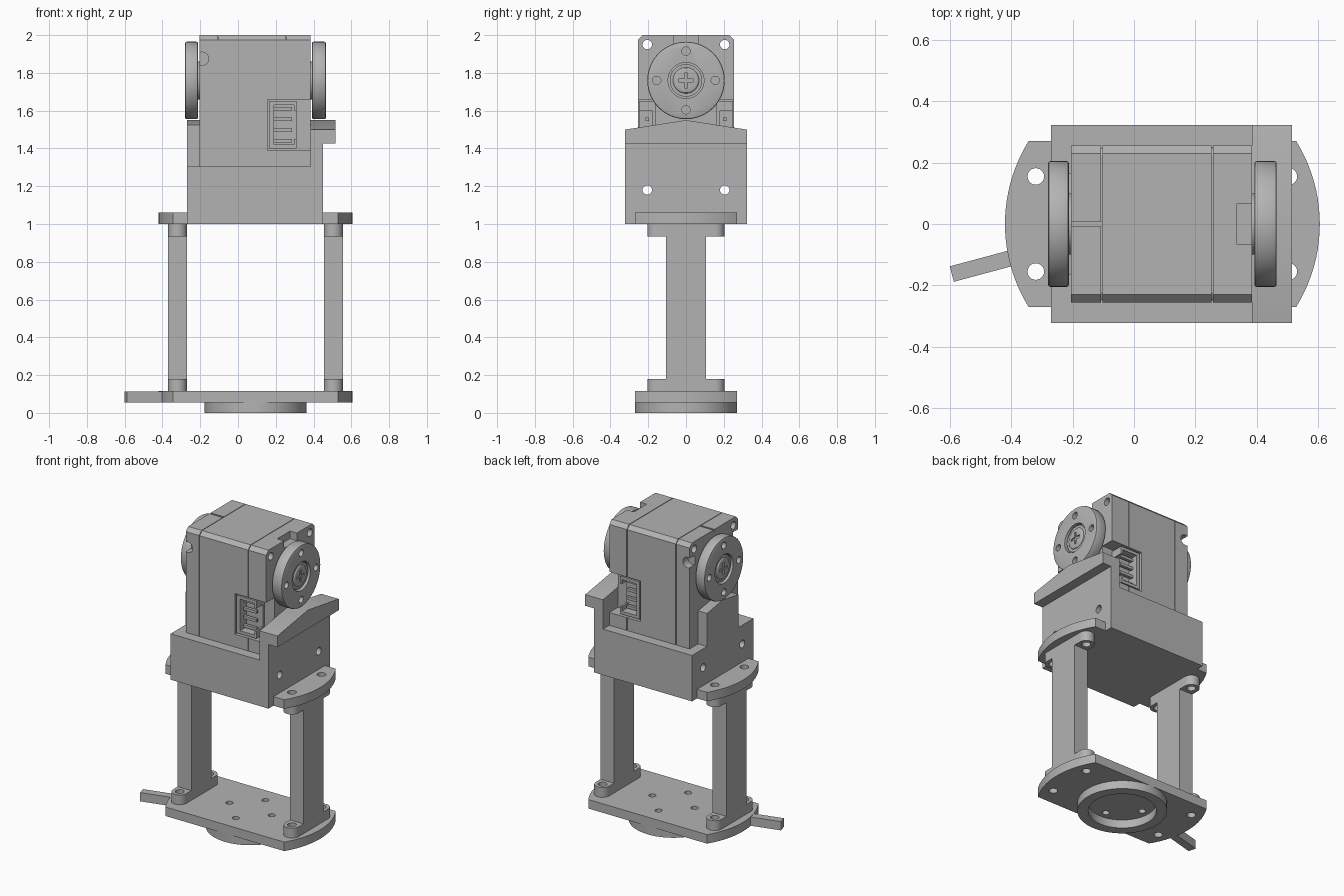
import bpy, bmesh
from math import cos, sin, pi, radians, sqrt

default = bpy.data.objects.get("Cube")
if default:
    bpy.data.objects.remove(default, do_unlink=True)

grey = bpy.data.materials.new("plain_grey")
grey.use_nodes = True
tone = (0.45, 0.45, 0.45, 1)
grey.diffuse_color = tone
grey.node_tree.nodes["Principled BSDF"].inputs["Base Color"].default_value = tone

CX = 0.0925      # centre of the plates and legs
AXLE = 1.76      # height of the output axle
PLATE_R, PLATE_Y = 0.513, 0.27


def prism(name, pts, axis, a, b):
    """Extrude a flat outline along an axis from a to b."""
    place = {"x": lambda u, v, w: (w, u, v),
             "y": lambda u, v, w: (u, w, v),
             "z": lambda u, v, w: (u, v, w)}[axis]
    bm = bmesh.new()
    low = [bm.verts.new(place(u, v, a)) for u, v in pts]
    high = [bm.verts.new(place(u, v, b)) for u, v in pts]
    bm.faces.new(low)
    bm.faces.new(high)
    for i in range(len(pts)):
        j = (i + 1) % len(pts)
        bm.faces.new((low[i], low[j], high[j], high[i]))
    bmesh.ops.recalc_face_normals(bm, faces=bm.faces)
    me = bpy.data.meshes.new(name)
    bm.to_mesh(me)
    bm.free()
    me.materials.append(grey)
    ob = bpy.data.objects.new(name, me)
    bpy.context.collection.objects.link(ob)
    return ob


def box(name, x, y, z):
    return prism(name, [(x[0], y[0]), (x[1], y[0]), (x[1], y[1]), (x[0], y[1])], "z", *z)


def circle(u, v, r, n=32):
    return [(u + r * cos(2 * pi * i / n), v + r * sin(2 * pi * i / n)) for i in range(n)]


def rod(name, axis, u, v, r, a, b, n=32):
    return prism(name, circle(u, v, r, n), axis, a, b)


def bake(ob):
    deps = bpy.context.evaluated_depsgraph_get()
    me = bpy.data.meshes.new_from_object(ob.evaluated_get(deps))
    ob.modifiers.clear()
    ob.data = me


def cut(ob, cutters):
    for c in cutters:
        c.hide_render = True
        m = ob.modifiers.new("cut", "BOOLEAN")
        m.operation, m.solver, m.object = "DIFFERENCE", "EXACT", c
    bake(ob)
    for c in cutters:
        bpy.data.objects.remove(c, do_unlink=True)
    return ob


def bevel(ob, width, segments=1):
    m = ob.modifiers.new("bevel", "BEVEL")
    m.width, m.segments, m.angle_limit = width, segments, radians(50)
    bake(ob)


def arc(side, n=20):
    """Rounded end of a plate, from low y to high y."""
    ys = [PLATE_Y * (2 * i / n - 1) for i in range(n + 1)]
    return [(CX + side * sqrt(PLATE_R ** 2 - y * y), y) for y in ys]


def leg_holes(z0, z1, sides=(-1, 1)):
    return [rod("hole", "z", CX + s * 0.4125, y, 0.027, z0, z1, 24)
            for s in sides for y in (-0.155, 0.155)]


def ring_holes(axis, u, v, a, b, r=0.022):
    return [rod("hole", axis, u + 0.155 * du, v + 0.155 * dv, r, a, b, 20)
            for du, dv in ((1, 0), (-1, 0), (0, 1), (0, -1))]


# Base plate with rounded ends, foot ring and side arm
base = prism("base_plate", arc(1) + arc(-1)[::-1], "z", 0.055, 0.115)
cut(base, leg_holes(0, 0.2) + ring_holes("z", CX, 0, 0, 0.2))
ring = rod("base_ring", "z", CX, 0, 0.27, 0, 0.055, 64)
cut(ring, [rod("bore", "z", CX, 0, 0.205, -0.1, 0.1, 64)])
arm = box("side_arm", (-0.24, 0), (-0.026, 0.026), (0.056, 0.114))
arm.location = (-0.362, -0.101, 0)
arm.rotation_euler.z = radians(15)

# Legs with screw feet at both ends, and the upper wings
for side, label in ((-1, "right"), (1, "left")):
    lx = CX + side * 0.4125
    box(label + "_leg", (lx - 0.05, lx + 0.05), (-0.105, 0.105), (0.115, 1.0))
    for end, z0 in (("lower", 0.115), ("upper", 0.935)):
        for s, where in ((-1, "front"), (1, "back")):
            tip = [(lx + 0.05 * cos(pi * i / 16), s * (0.155 + 0.05 * sin(pi * i / 16)))
                   for i in range(17)]
            outline = [(lx + 0.05, s * 0.105)] + tip + [(lx - 0.05, s * 0.105)]
            foot = prism(f"{label}_{end}_{where}_foot", outline, "z", z0, z0 + 0.065)
            cut(foot, [rod("hole", "z", lx, s * 0.155, 0.027, 0, 2, 24)])
    inner = -0.27 if side < 0 else 0.45
    wing = prism(label + "_wing", [(inner, -PLATE_Y)] + arc(side) + [(inner, PLATE_Y)],
                 "z", 1.0, 1.06)
    cut(wing, leg_holes(0.9, 1.2, (side,)))

# Bracket holding the motor: side walls, overhanging lip, sloped tops
profile = [(-0.27, 1), (0.45, 1), (0.45, 1.425), (0.515, 1.425), (0.515, 1.58),
           (0.385, 1.58), (0.385, 1.305), (-0.205, 1.305), (-0.205, 1.58), (-0.27, 1.58)]
bracket = prism("motor_bracket", profile, "y", -0.322, 0.322)
roof = [(-0.4, 1.4875), (0, 1.55), (0.4, 1.4875), (0.4, 1.7), (-0.4, 1.7)]
cutters = [prism("roof", roof, "x", -0.5, 0.7)]
for s in (-1, 1):
    cutters.append(box("shoulder", (-0.4, -0.204), sorted((s * 0.165, s * 0.5)), (1.305, 1.8)))
    cutters.append(rod("hole", "x", s * 0.205, 1.18, 0.025, -0.5, 0.7, 24))
cut(bracket, cutters)

# Motor case in three sections with fine seams
case = [(-0.255, 1.3), (0.255, 1.3), (0.255, 1.975), (0.23, 2.0), (-0.23, 2.0), (-0.255, 1.975)]
core = [(u * 0.97, min(v, 1.99)) for u, v in case]


def bolt_holes():
    return [rod("hole", "x", s * 0.205, 1.95, 0.025, -0.5, 0.7, 24) for s in (-1, 1)]


def sockets():
    return [box("socket", (0.155, 0.5), sorted((s * 0.165, s * 0.4)), (1.39, 1.66))
            for s in (-1, 1)]


rear = prism("case_rear", case, "x", -0.205, -0.107)
cut(rear, bolt_holes() + [box("slot", (-0.3, 0), (-0.006, 0.006), (1.99, 2.1))]
    + [rod("notch", "y", -0.19, 1.875, 0.035, *sorted((s * 0.2, s * 0.4)), 24) for s in (-1, 1)])
cut(prism("case_middle", case, "x", -0.103, 0.253), bolt_holes() + sockets())
front = prism("case_front", case, "x", 0.257, 0.385)
cut(front, bolt_holes() + sockets()
    + [box("notch", (0.335, 0.5), (-0.067, 0.067), (1.95, 2.1))])
cut(prism("case_core", core, "x", -0.12, 0.27), bolt_holes() + sockets())

# Cable connectors: open shell and row of pins on each side
for s, where in ((-1, "front"), (1, "back")):
    shell = box(where + "_connector", (0.165, 0.31), sorted((s * 0.16, s * 0.25)), (1.4, 1.65))
    cut(shell, [box("hollow", (0.19, 0.297), sorted((s * 0.18, s * 0.4)), (1.42, 1.63)),
                box("key", (0.25, 0.4), sorted((s * 0.18, s * 0.4)), (1.45, 1.6))])
    for i in range(4):
        z = 1.44 + i * 0.057
        box(f"{where}_pin_{i + 1}", (0.185, 0.285), sorted((s * 0.195, s * 0.215)),
            (z - 0.009, z + 0.009))

# Output discs with a recessed cross-head screw
for side, label, x0, x1 in ((-1, "right", -0.28, -0.212), (1, "left", 0.392, 0.465)):
    face, back = (x0, x1) if side < 0 else (x1, x0)
    disc = rod(label + "_disc", "x", 0, AXLE, 0.205, x0, x1, 64)
    bevel(disc, 0.008, 2)
    deep = sorted((face - side * 0.035, face + side * 0.1))
    cut(disc, ring_holes("x", 0, AXLE, *deep) + [rod("recess", "x", 0, AXLE, 0.095, *deep, 48)])
    collar = rod(label + "_collar", "x", 0, AXLE, 0.086,
                 *sorted((face - side * 0.05, face - side * 0.012)), 48)
    screw = rod(label + "_screw", "x", 0, AXLE, 0.07,
                *sorted((face - side * 0.05, face - side * 0.004)), 48)
    bevel(screw, 0.012, 3)
    groove = sorted((face - side * 0.02, face + side * 0.1))
    cut(screw, [box("cross", groove, (-w, w), (AXLE - h, AXLE + h))
                for w, h in ((0.04, 0.008), (0.008, 0.04))])
    mid = (-0.205, -0.2) if side < 0 else (0.38, 0.4)
    rod(label + "_axle", "x", 0, AXLE, 0.1, min(mid[0], x0 + 0.03), max(mid[1], x1 - 0.03))

# Smooth the round walls, keep edges crisp
for ob in bpy.context.collection.objects:
    if ob.type == "MESH" and grey.name in ob.data.materials:
        bpy.ops.object.select_all(action="DESELECT")
        ob.select_set(True)
        bpy.context.view_layer.objects.active = ob
        bpy.ops.object.shade_smooth_by_angle(angle=radians(30))
